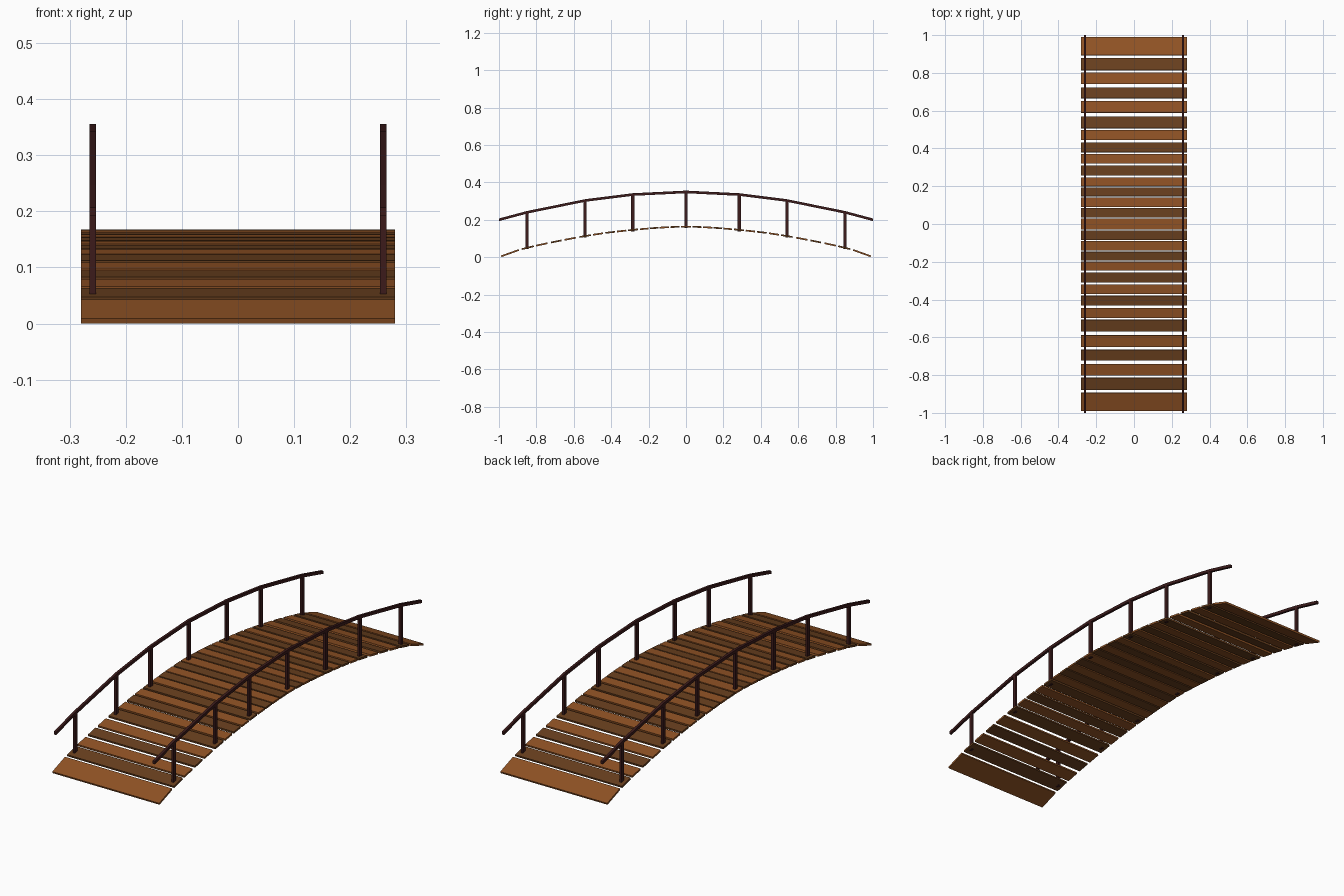
import bpy, bmesh, math
from mathutils import Vector

if "Cube" in bpy.data.objects:
    bpy.data.objects.remove(bpy.data.objects["Cube"])


def material(name, color):
    m = bpy.data.materials.new(name)
    m.diffuse_color = (*color, 1)
    m.use_nodes = True
    m.node_tree.nodes["Principled BSDF"].inputs["Base Color"].default_value = m.diffuse_color
    return m


LIGHT = material("light_wood", (0.28, 0.085, 0.018))
DARK = material("dark_wood", (0.14, 0.05, 0.013))
RAIL = material("rail_wood", (0.045, 0.011, 0.011))


def sweep(name, path, width, offset, mat, x=0.0):
    """Sweep a rectangle along a path of (y, z) points; offset(i) gives lower and upper (y, z) shifts."""
    bm = bmesh.new()
    rings = []
    for i, (y, z) in enumerate(path):
        (ly, lz), (uy, uz) = offset(i)
        rings.append([bm.verts.new((x + sx * width / 2, y + dy, z + dz))
                      for sx, dy, dz in ((-1, ly, lz), (1, ly, lz), (1, uy, uz), (-1, uy, uz))])
    for a, b in zip(rings, rings[1:]):
        for k in range(4):
            bm.faces.new((a[k], a[(k + 1) % 4], b[(k + 1) % 4], b[k]))
    bm.faces.new(rings[0])
    bm.faces.new(rings[-1])
    bmesh.ops.recalc_face_normals(bm, faces=bm.faces)
    me = bpy.data.meshes.new(name)
    bm.to_mesh(me)
    bm.free()
    me.materials.append(mat)
    ob = bpy.data.objects.new(name, me)
    bpy.context.collection.objects.link(ob)
    return ob


def lookup(table, y):
    y = abs(y)
    for (a, za), (b, zb) in zip(table, table[1:]):
        if y <= b:
            return za + (zb - za) * (y - a) / (b - a)
    return table[-1][1]


# Height of the deck's upper surface and of the handrail centre, by distance from the middle
DECK = [(0, 0.168), (0.03, 0.168), (0.15, 0.162), (0.285, 0.151), (0.42, 0.136), (0.54, 0.118),
        (0.70, 0.088), (0.85, 0.056), (0.895, 0.043), (0.99, 0.009)]
HANDRAIL = [(0, 0.349), (0.285, 0.335), (0.54, 0.303), (0.85, 0.24), (1.0, 0.2)]
THICK = 0.009

# Planks: middle one, then pairs out to the wide end boards, in alternating browns
edges = [(0.035, 0.084), (0.091, 0.141), (0.147, 0.194), (0.2, 0.247), (0.257, 0.31),
         (0.32, 0.37), (0.38, 0.432), (0.445, 0.497), (0.508, 0.57), (0.59, 0.65),
         (0.667, 0.723), (0.742, 0.802), (0.815, 0.88), (0.895, 0.99)]
planks = [(-0.028, 0.028, LIGHT)]
for i, (a, b) in enumerate(edges):
    mat = LIGHT if i % 2 else DARK
    planks += [(a, b, mat), (-b, -a, mat)]
for a, b, mat in sorted(planks, key=lambda p: p[0]):
    path = [(a, lookup(DECK, a)), (b, lookup(DECK, b))]
    d = Vector((b - a, path[1][1] - path[0][1])).normalized()
    down = (d.y * THICK, -d.x * THICK)
    sweep("plank", path, 0.56, lambda i: (down, (0, 0)), mat)

# Handrails and posts on both sides
rail_path = [(-y, z) for y, z in reversed(HANDRAIL[1:])] + HANDRAIL
for side, x in (("left", -0.259), ("right", 0.259)):
    sweep(side + "_handrail", rail_path, 0.012,
          lambda i: ((0, -0.007), (0, 0.007)), RAIL, x)
    for y in (-0.85, -0.54, -0.285, 0, 0.285, 0.54, 0.85):
        post = [(y, lookup(DECK, y) - 0.013), (y, lookup(HANDRAIL, y))]
        sweep(side + "_post", post, 0.011, lambda i: ((-0.009, 0), (0.009, 0)), RAIL, x)
